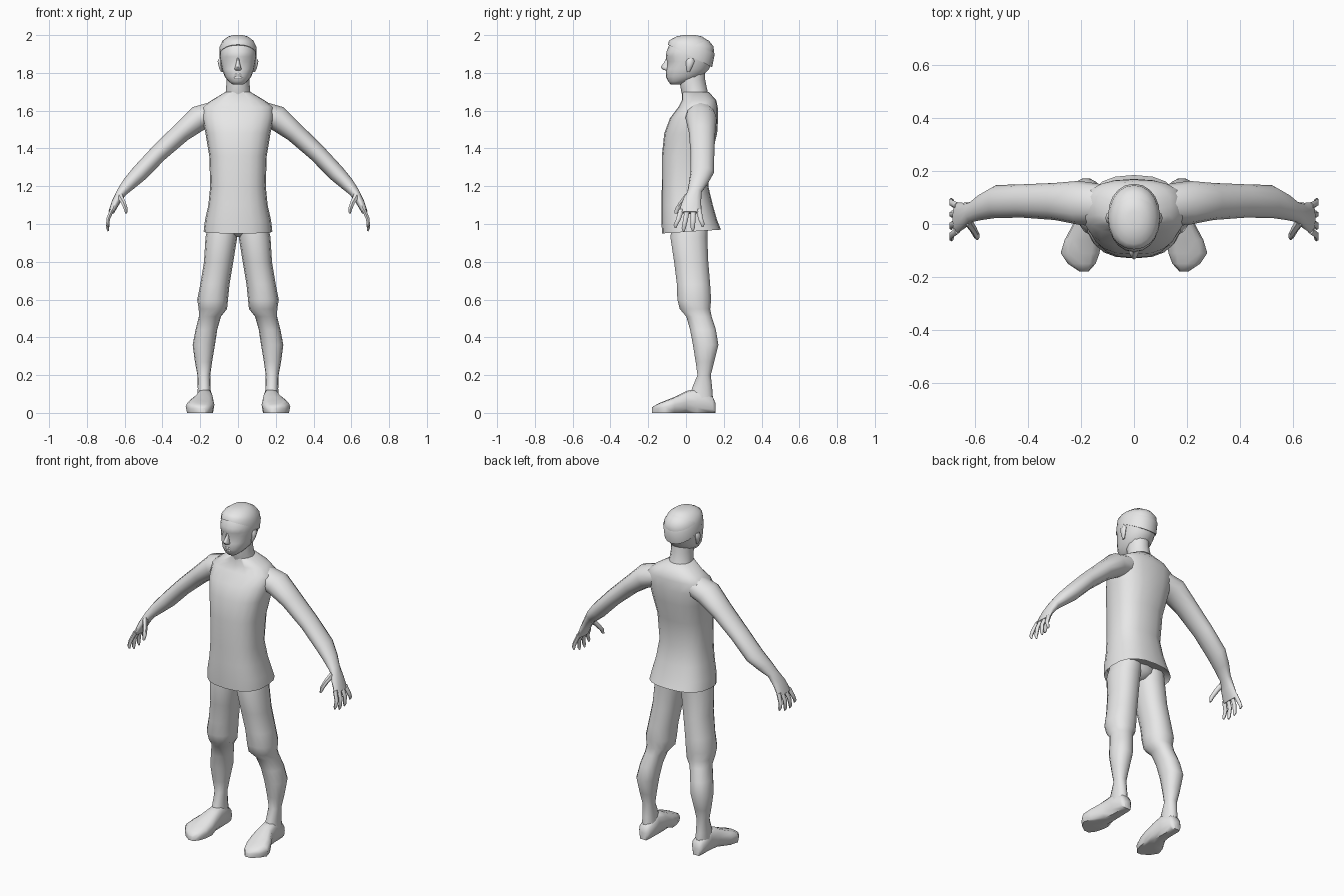
import bpy, bmesh, math
from mathutils import Vector

grey = bpy.data.materials.new("plain_grey")
grey.diffuse_color = (0.8, 0.8, 0.8, 1)


def loft(name, rings, sides=12, power=2.0, mirror=False, shape=None):
    """Skin closed rings, each given as (centre, half-axis U, half-axis V)."""
    bm = bmesh.new()
    loops = []
    for c, u, v in rings:
        loop = []
        for i in range(sides):
            a = 2 * math.pi * i / sides
            p, q = (math.copysign(abs(t) ** (2 / power), t) for t in (math.cos(a), math.sin(a)))
            loop.append(bm.verts.new(Vector(c) + Vector(u) * p + Vector(v) * q))
        loops.append(loop)
    for a, b in zip(loops, loops[1:]):
        for i in range(sides):
            j = (i + 1) % sides
            bm.faces.new((a[i], a[j], b[j], b[i]))
    bm.faces.new(loops[0])
    bm.faces.new(loops[-1])
    if shape:
        for v in bm.verts:
            shape(v.co)
    bmesh.ops.recalc_face_normals(bm, faces=bm.faces)
    for f in bm.faces:
        f.smooth = True
    for e in bm.edges:
        e.smooth = e.calc_face_angle(0) < math.radians(60)
    me = bpy.data.meshes.new(name)
    bm.to_mesh(me)
    bm.free()
    me.materials.append(grey)
    ob = bpy.data.objects.new(name, me)
    bpy.context.collection.objects.link(ob)
    if mirror:
        ob.modifiers.new("mirror", 'MIRROR')
    return ob


def level(z, x0, x1, y0, y1, tilt=0):
    """Ring lying flat at height z; tilt raises its front edge."""
    return (((x0 + x1) / 2, (y0 + y1) / 2, z), ((x1 - x0) / 2, 0, 0), (0, (y1 - y0) / 2, -tilt))


def tube(points):
    """Rings square to a path of (x, y, z, half width in y, half thickness)."""
    rings = []
    for i, (x, y, z, w, t) in enumerate(points):
        a, b = points[max(i - 1, 0)], points[min(i + 1, len(points) - 1)]
        d = Vector((b[0] - a[0], 0, b[2] - a[2])).normalized()
        rings.append(((x, y, z), (0, w, 0), d.cross(Vector((0, 1, 0))) * t))
    return rings


# Shirt with a flared hem, turned under at the bottom
loft("shirt", [level(z, -w, w, f, b, t) for z, w, f, b, t in [
    (0.99, 0.165, -0.11, 0.165, 0), (0.96, 0.182, -0.127, 0.185, -0.01),
    (1.02, 0.175, -0.13, 0.165, 0), (1.1, 0.157, -0.13, 0.142, 0),
    (1.2, 0.147, -0.128, 0.118, 0), (1.36, 0.152, -0.128, 0.135, 0),
    (1.48, 0.172, -0.115, 0.165, 0), (1.56, 0.19, -0.085, 0.17, 0),
    (1.62, 0.19, -0.04, 0.168, 0), (1.655, 0.14, -0.022, 0.16, 0),
    (1.70, 0.065, -0.02, 0.12, 0)]], 20, 2.5)

# Neck
loft("neck", [level(z, -w, w, f, b) for z, w, f, b in [
    (1.62, 0.085, 0.0, 0.14), (1.70, 0.065, -0.025, 0.115),
    (1.76, 0.06, -0.035, 0.102), (1.83, 0.06, -0.03, 0.1)]])


def eye_sockets(co):
    if 1.85 < co.z < 1.87 and 0.02 < abs(co.x) < 0.07 and co.y < 0:
        co.y += 0.01


# Head, jaw to crown
loft("head", [level(z, -w, w, f, b) for z, w, f, b in [
    (1.738, 0.028, -0.08, -0.03), (1.755, 0.05, -0.095, 0.03),
    (1.78, 0.07, -0.105, 0.085), (1.82, 0.085, -0.105, 0.122),
    (1.86, 0.093, -0.102, 0.14), (1.885, 0.097, -0.106, 0.146),
    (1.91, 0.097, -0.104, 0.148), (1.94, 0.094, -0.093, 0.146),
    (1.97, 0.077, -0.075, 0.122), (1.99, 0.05, -0.045, 0.085)]], 20, 2.1, shape=eye_sockets)

# Close-cropped hair, higher at the brow than at the nape
loft("hair", [level(z, -w, w, f, b, t) for z, w, f, b, t in [
    (1.89, 0.099, -0.096, 0.138, 0.06), (1.935, 0.098, -0.09, 0.152, 0.035),
    (1.972, 0.08, -0.076, 0.124, 0.008), (1.993, 0.052, -0.05, 0.085, 0),
    (2.0, 0.024, -0.015, 0.05, 0)]], 20, 2.1)

# Nose, lips and ears
loft("nose", [level(z, -w, w, f, -0.085) for z, w, f in [
    (1.812, 0.012, -0.108), (1.82, 0.02, -0.125), (1.832, 0.015, -0.134),
    (1.855, 0.009, -0.116), (1.882, 0.007, -0.104)]], 8)
for lip, z in (("lower_lip", 1.775), ("upper_lip", 1.79)):
    loft(lip, [((x, -0.1 + abs(x) * 0.35, z), (0, w, 0), (0, 0, w * 0.6))
               for x, w in ((-0.032, 0.003), (-0.014, 0.011), (0.014, 0.011), (0.032, 0.003))], 8)
loft("ear", [level(z, 0.08, x, f, b) for z, x, f, b in [
    (1.805, 0.09, 0.005, 0.02), (1.825, 0.1, 0.002, 0.03),
    (1.86, 0.108, 0.0, 0.045), (1.877, 0.1, 0.008, 0.04)]], 8, mirror=True)

# Arm, shoulder to knuckles
loft("arm", tube([
    (0.12, 0.075, 1.585, 0.075, 0.065), (0.208, 0.08, 1.56, 0.083, 0.067),
    (0.30, 0.085, 1.485, 0.07, 0.053), (0.42, 0.087, 1.375, 0.063, 0.047),
    (0.52, 0.085, 1.27, 0.062, 0.045), (0.575, 0.065, 1.215, 0.05, 0.037),
    (0.615, 0.045, 1.17, 0.038, 0.027), (0.645, 0.03, 1.12, 0.05, 0.022),
    (0.672, 0.022, 1.06, 0.06, 0.015)]), mirror=True)

# Fingers fan out from the knuckles, thumb points inward and forward
fingers = [("index_finger", -0.025, -0.055, 0.98), ("middle_finger", 0.007, -0.012, 0.962),
           ("ring_finger", 0.039, 0.036, 0.965), ("little_finger", 0.068, 0.088, 0.985)]
for name, y0, y1, tip in fingers:
    loft(name, tube([(0.667, y0, 1.075, 0.014, 0.012),
                     (0.688, (y0 + y1) / 2, 1.025, 0.013, 0.011),
                     (0.690, y1, tip + 0.015, 0.011, 0.009),
                     (0.686, y1, tip, 0.005, 0.004)]), 6, mirror=True)
loft("thumb", tube([(0.63, 0.015, 1.155, 0.022, 0.018), (0.607, -0.02, 1.115, 0.017, 0.014),
                    (0.594, -0.045, 1.08, 0.014, 0.012), (0.592, -0.054, 1.055, 0.007, 0.006)]),
     6, mirror=True)

# Leg in knee-length shorts, hip to ankle
loft("leg", [level(*r) for r in [
    (1.0, 0.0, 0.155, -0.075, 0.12), (0.93, 0.004, 0.172, -0.085, 0.115),
    (0.80, 0.025, 0.18, -0.065, 0.12), (0.68, 0.045, 0.2, -0.05, 0.13),
    (0.60, 0.053, 0.216, -0.048, 0.135), (0.55, 0.058, 0.208, -0.035, 0.13),
    (0.51, 0.09, 0.207, 0.0, 0.137), (0.44, 0.11, 0.225, 0.02, 0.16),
    (0.36, 0.122, 0.24, 0.035, 0.173), (0.27, 0.137, 0.228, 0.05, 0.15),
    (0.20, 0.147, 0.215, 0.06, 0.132), (0.13, 0.145, 0.213, 0.03, 0.14),
    (0.06, 0.14, 0.215, 0.02, 0.145)]], 14, 2.2, mirror=True)

# Seat of the shorts joining the legs under the hem
loft("shorts_seat", [level(z, -w, w, f, b) for z, w, f, b in [
    (0.93, 0.03, -0.03, 0.075), (0.96, 0.1, -0.07, 0.11), (1.02, 0.14, -0.09, 0.125)]])


def flat_sole(co):
    if co.z < 0.018:
        co.z = 0


# Foot, heel to toe, splayed outward at the ball
loft("foot", [(((a + b) / 2, y, h / 2), ((b - a) / 2, 0, 0), (0, 0, h / 2)) for y, a, b, h in [
    (0.157, 0.155, 0.2, 0.05), (0.14, 0.138, 0.215, 0.09), (0.06, 0.135, 0.217, 0.13),
    (0.0, 0.13, 0.23, 0.115), (-0.06, 0.125, 0.262, 0.085), (-0.11, 0.13, 0.277, 0.065),
    (-0.15, 0.145, 0.25, 0.048), (-0.18, 0.172, 0.205, 0.03)]],
    12, 2.6, mirror=True, shape=flat_sole)
